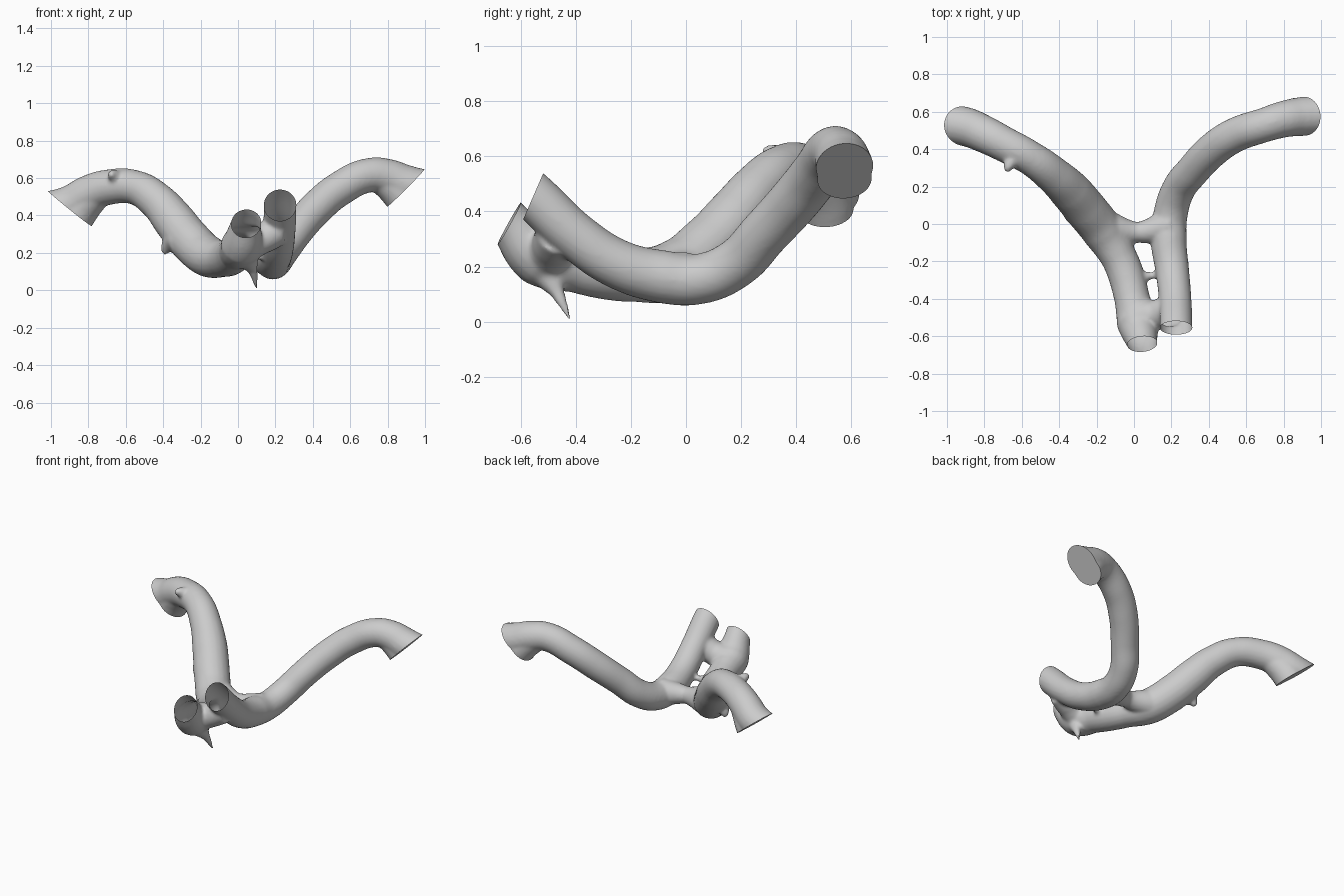
import bpy, bmesh
from mathutils import Vector

cube = bpy.data.objects.get("Cube")
if cube:
    bpy.data.objects.remove(cube, do_unlink=True)

grey = bpy.data.materials.new("light_grey")
grey.use_nodes = True
grey.diffuse_color = (0.6, 0.6, 0.6, 1)
grey.node_tree.nodes["Principled BSDF"].inputs["Base Color"].default_value = (0.6, 0.6, 0.6, 1)


def add_tube(bm, points):
    """Sweep a round tube along (x, y, z, radius) points and add it to bm."""
    curve = bpy.data.curves.new("path", "CURVE")
    curve.dimensions = "3D"
    curve.bevel_depth = 1
    curve.bevel_resolution = 8
    curve.resolution_u = 8
    curve.use_fill_caps = True
    spline = curve.splines.new("BEZIER")
    spline.bezier_points.add(len(points) - 1)
    for p, (x, y, z, r) in zip(spline.bezier_points, points):
        p.co = (x, y, z)
        p.radius = r
        p.handle_left_type = p.handle_right_type = "AUTO"
    obj = bpy.data.objects.new("path", curve)
    bpy.context.collection.objects.link(obj)
    bpy.context.view_layer.update()
    mesh = bpy.data.meshes.new_from_object(obj.evaluated_get(bpy.context.evaluated_depsgraph_get()))
    bm.from_mesh(mesh)
    bpy.data.objects.remove(obj, do_unlink=True)
    bpy.data.meshes.remove(mesh)


right_branch = [
    (0.06, -0.70, 0.42, 0.08), (0.045, -0.64, 0.36, 0.08), (0.02, -0.53, 0.24, 0.112),
    (-0.01, -0.40, 0.20, 0.095), (-0.04, -0.28, 0.175, 0.097), (-0.08, -0.18, 0.168, 0.097),
    (-0.165, -0.04, 0.185, 0.113), (-0.26, 0.08, 0.27, 0.115), (-0.34, 0.175, 0.37, 0.112),
    (-0.43, 0.26, 0.475, 0.1), (-0.55, 0.35, 0.55, 0.092), (-0.70, 0.43, 0.55, 0.095),
    (-0.80, 0.48, 0.515, 0.1), (-0.90, 0.52, 0.455, 0.105), (-1.03, 0.54, 0.42, 0.105)]
left_branch = [
    (0.225, -0.62, 0.51, 0.088), (0.225, -0.555, 0.455, 0.088), (0.22, -0.40, 0.31, 0.087),
    (0.205, -0.25, 0.21, 0.09), (0.185, -0.08, 0.162, 0.097), (0.195, 0.05, 0.155, 0.092),
    (0.235, 0.18, 0.21, 0.09), (0.315, 0.285, 0.32, 0.09), (0.42, 0.395, 0.44, 0.093),
    (0.54, 0.475, 0.54, 0.093), (0.70, 0.53, 0.615, 0.092), (0.80, 0.56, 0.605, 0.098),
    (0.90, 0.575, 0.565, 0.105), (1.05, 0.585, 0.53, 0.105)]
details = [
    [(-0.16, -0.02, 0.185, 0.1), (0.02, -0.045, 0.17, 0.055), (0.19, -0.01, 0.165, 0.09)],  # rear bridge
    [(0.02, -0.29, 0.18, 0.04), (0.1, -0.275, 0.18, 0.018), (0.18, -0.27, 0.2, 0.04)],      # thin bridge
    [(0.03, -0.5, 0.24, 0.1), (0.12, -0.485, 0.27, 0.08), (0.21, -0.46, 0.32, 0.085)],      # front bridge
    [(0.05, -0.5, 0.17, 0.06), (0.08, -0.465, 0.1, 0.025), (0.1, -0.42, 0.005, 0.007)],     # lower spike
    [(-0.25, 0.06, 0.24, 0.1), (-0.33, 0.1, 0.26, 0.085),
     (-0.375, 0.12, 0.235, 0.04), (-0.398, 0.13, 0.195, 0.014)],                            # side spur
    [(-0.62, 0.38, 0.58, 0.06), (-0.67, 0.31, 0.615, 0.03), (-0.68, 0.28, 0.625, 0.015)],   # upper nick
    [(-0.75, 0.455, 0.53, 0.085), (-0.85, 0.505, 0.42, 0.1), (-0.9, 0.52, 0.33, 0.1)],      # right end lip
    [(0.77, 0.555, 0.6, 0.085), (0.865, 0.575, 0.52, 0.1), (0.93, 0.585, 0.43, 0.1)]]       # left end lip

# Fuse the tubes into one smooth skin
bm = bmesh.new()
for points in [right_branch, left_branch] + details:
    add_tube(bm, points)
mesh = bpy.data.meshes.new("branching_tube")
bm.to_mesh(mesh)
bm.free()
tube = bpy.data.objects.new("branching_tube", mesh)
bpy.context.collection.objects.link(tube)
remesh = tube.modifiers.new("fuse", "REMESH")
remesh.mode = "VOXEL"
remesh.voxel_size = 0.01
smooth = tube.modifiers.new("soften", "SMOOTH")
smooth.factor = 0.5
smooth.iterations = 8
bpy.context.view_layer.update()
fused = bpy.data.meshes.new_from_object(tube.evaluated_get(bpy.context.evaluated_depsgraph_get()))
tube.modifiers.clear()
tube.data = fused

# Cut the ends flat: centre, outward direction, reach, closed or open
ends = [
    ((0.045, -0.64, 0.36), (0.05, -0.87, 0.48), 0.14, False),
    ((0.225, -0.555, 0.455), (0, -0.92, 0.4), 0.135, False),
    ((-0.89, 0.52, 0.43), (-0.62, 0.05, -0.78), 0.29, True),
    ((0.89, 0.575, 0.54), (0.7, 0.05, -0.7), 0.29, True)]
bm = bmesh.new()
bm.from_mesh(fused)
for centre, normal, reach, closed in ends:
    c = Vector(centre)
    faces = [f for f in bm.faces if (f.calc_center_median() - c).length < reach]
    geom = set(faces)
    for f in faces:
        geom.update(f.edges)
        geom.update(f.verts)
    cut = bmesh.ops.bisect_plane(bm, geom=list(geom), plane_co=c,
                                 plane_no=Vector(normal).normalized(), clear_outer=True)
    if closed:
        rim = [e for e in cut["geom_cut"] if isinstance(e, bmesh.types.BMEdge) and e.is_boundary]
        bmesh.ops.edgeloop_fill(bm, edges=rim)
bmesh.ops.recalc_face_normals(bm, faces=bm.faces[:])
bm.to_mesh(fused)
bm.free()

fused.materials.clear()
fused.materials.append(grey)
bpy.ops.object.select_all(action="DESELECT")
tube.select_set(True)
bpy.context.view_layer.objects.active = tube
bpy.ops.object.shade_smooth_by_angle(angle=0.7)
